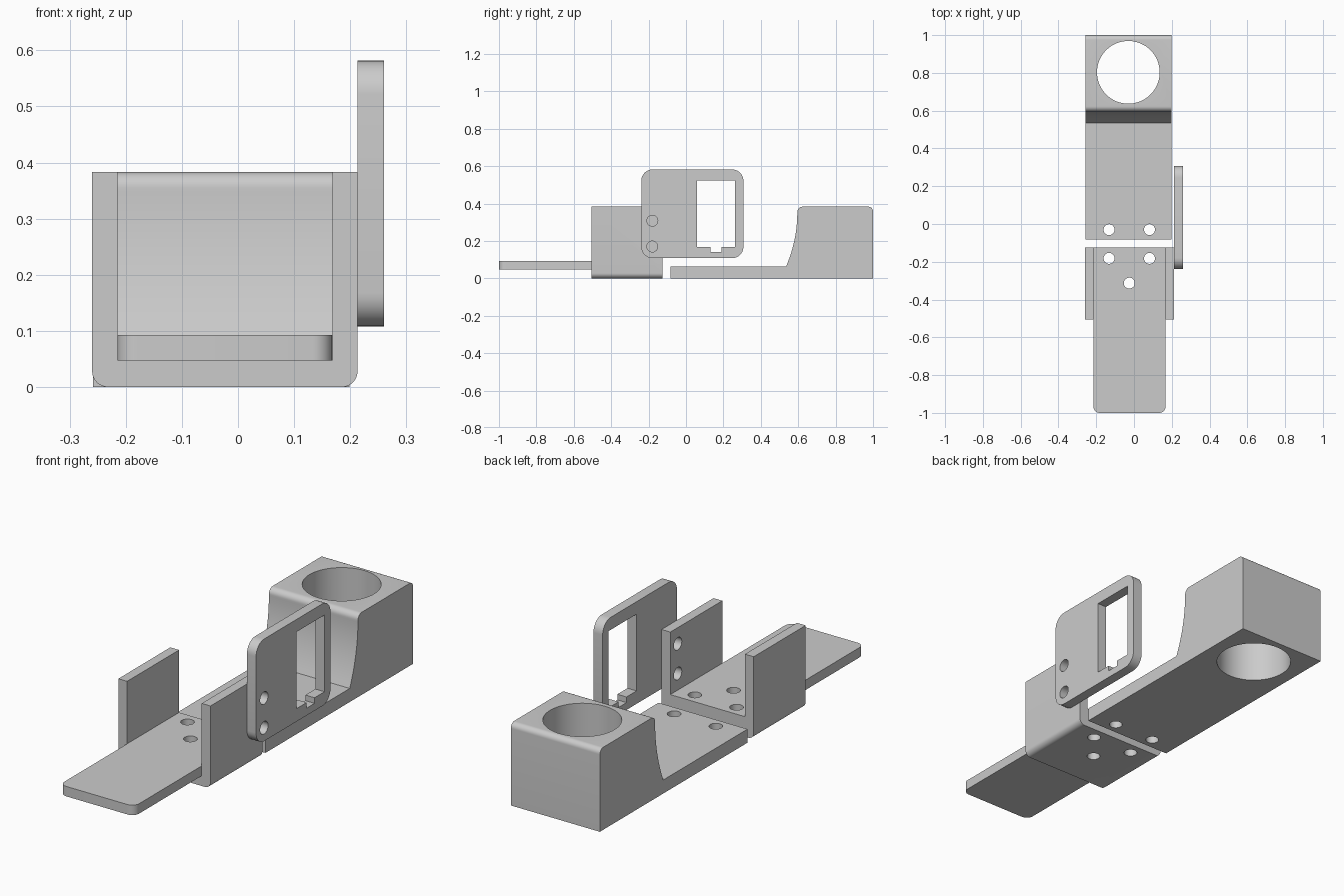
import bpy, bmesh, math
from mathutils import Vector

cube = bpy.data.objects.get("Cube")
if cube:
    bpy.data.objects.remove(cube, do_unlink=True)

grey = bpy.data.materials.new("plain grey")
grey.use_nodes = True
colour = (0.6, 0.6, 0.6, 1)
grey.diffuse_color = colour
grey.node_tree.nodes["Principled BSDF"].inputs["Base Color"].default_value = colour

# How profile coordinates (u, v) and extrusion depth d map to space
AXES = {"x": lambda u, v, d: (d, u, v),
        "y": lambda u, v, d: (u, d, v),
        "z": lambda u, v, d: (u, v, d)}


def rounded(corners, steps=8):
    """Outline from (u, v, radius) corners, with true arc fillets."""
    out = []
    for i, (u, v, r) in enumerate(corners):
        p = Vector((u, v))
        if r == 0:
            out.append(p)
            continue
        a = (Vector(corners[i - 1][:2]) - p).normalized()
        b = (Vector(corners[(i + 1) % len(corners)][:2]) - p).normalized()
        half = a.angle(b) / 2
        centre = p + (a + b).normalized() * r / math.sin(half)
        start = p + a * r / math.tan(half) - centre
        end = p + b * r / math.tan(half) - centre
        sweep = math.pi - 2 * half
        for k in range(steps + 1):
            t = k / steps
            w = (math.sin((1 - t) * sweep) * start + math.sin(t * sweep) * end) / math.sin(sweep)
            out.append(centre + w)
    return out


def circle(u, v, r, n=48):
    return [(u + r * math.cos(math.tau * k / n), v + r * math.sin(math.tau * k / n)) for k in range(n)]


def extrude(name, outline, axis, low, high):
    bm = bmesh.new()
    verts = [bm.verts.new(AXES[axis](u, v, low)) for u, v in outline]
    face = bm.faces.new(verts)
    top = bmesh.ops.extrude_face_region(bm, geom=[face])
    shift = Vector(AXES[axis](0, 0, high - low))
    bmesh.ops.translate(bm, vec=shift, verts=[g for g in top["geom"] if isinstance(g, bmesh.types.BMVert)])
    bmesh.ops.recalc_face_normals(bm, faces=bm.faces)
    mesh = bpy.data.meshes.new(name)
    bm.to_mesh(mesh)
    bm.free()
    mesh.materials.append(grey)
    obj = bpy.data.objects.new(name, mesh)
    bpy.context.collection.objects.link(obj)
    return obj


def finish(obj, cuts=()):
    """Cut (outline, axis, low, high) openings, then smooth the fillets."""
    bpy.ops.object.select_all(action="DESELECT")
    bpy.context.view_layer.objects.active = obj
    obj.select_set(True)
    for cut in cuts:
        cutter = extrude("cutter", *cut)
        cutter.hide_render = True
        mod = obj.modifiers.new("opening", "BOOLEAN")
        mod.operation, mod.solver, mod.object = "DIFFERENCE", "EXACT", cutter
        bpy.ops.object.modifier_apply(modifier=mod.name)
        bpy.data.objects.remove(cutter, do_unlink=True)
    bpy.ops.object.shade_smooth_by_angle(angle=math.radians(30))


BOLT = 0.029
floor_holes = [(circle(x, y, BOLT), "z", -0.1, 0.2)
               for x, y in ((-0.132, -0.182), (0.082, -0.182), (-0.025, -0.313))]
side_holes = [(circle(-0.18, z, BOLT), "x", 0.1, 0.3) for z in (0.17, 0.308)]

# U-shaped channel
channel = extrude("channel_bracket", rounded([
    (-0.26, 0.383, 0), (-0.26, 0, 0.028), (0.213, 0, 0.028), (0.213, 0.383, 0),
    (0.168, 0.383, 0), (0.168, 0.047, 0), (-0.215, 0.047, 0), (-0.215, 0.383, 0)]),
    "y", -0.506, -0.125)
finish(channel, floor_holes + side_holes)

# Flat tongue lying on the channel floor
tongue = extrude("tongue_plate", rounded([
    (-0.215, -1, 0.035), (0.168, -1, 0.035), (0.168, -0.125, 0), (-0.215, -0.125, 0)]),
    "z", 0.047, 0.093)
finish(tongue, floor_holes)

# Upright side plate with a notched window
plate = extrude("side_plate", rounded([
    (-0.239, 0.108, 0.06), (0.307, 0.108, 0.06), (0.307, 0.582, 0.06), (-0.239, 0.582, 0.06)]),
    "x", 0.213, 0.26)
window = [(0.058, 0.168), (0.132, 0.168), (0.132, 0.142), (0.19, 0.142),
          (0.19, 0.168), (0.263, 0.168), (0.263, 0.524), (0.058, 0.524)]
finish(plate, side_holes + [(window, "x", 0.1, 0.3)])

# Rear holder: thin base sweeping up into a block with a round socket
sweep = [(0.595 - 0.06 * (1 - k / 12) ** 2, 0.063 + 0.285 * k / 12, 0) for k in range(13)]
holder = extrude("rear_holder", rounded(
    [(-0.083, 0.063, 0)] + sweep +
    [(0.595, 0.383, 0.028), (1, 0.383, 0.025), (1, 0, 0), (-0.083, 0, 0)]),
    "x", -0.258, 0.199)
base_holes = [(circle(x, -0.03, BOLT), "z", -0.1, 0.2) for x in (-0.132, 0.082)]
finish(holder, base_holes + [(circle(-0.03, 0.803, 0.166, 64), "z", -0.1, 0.6)])
